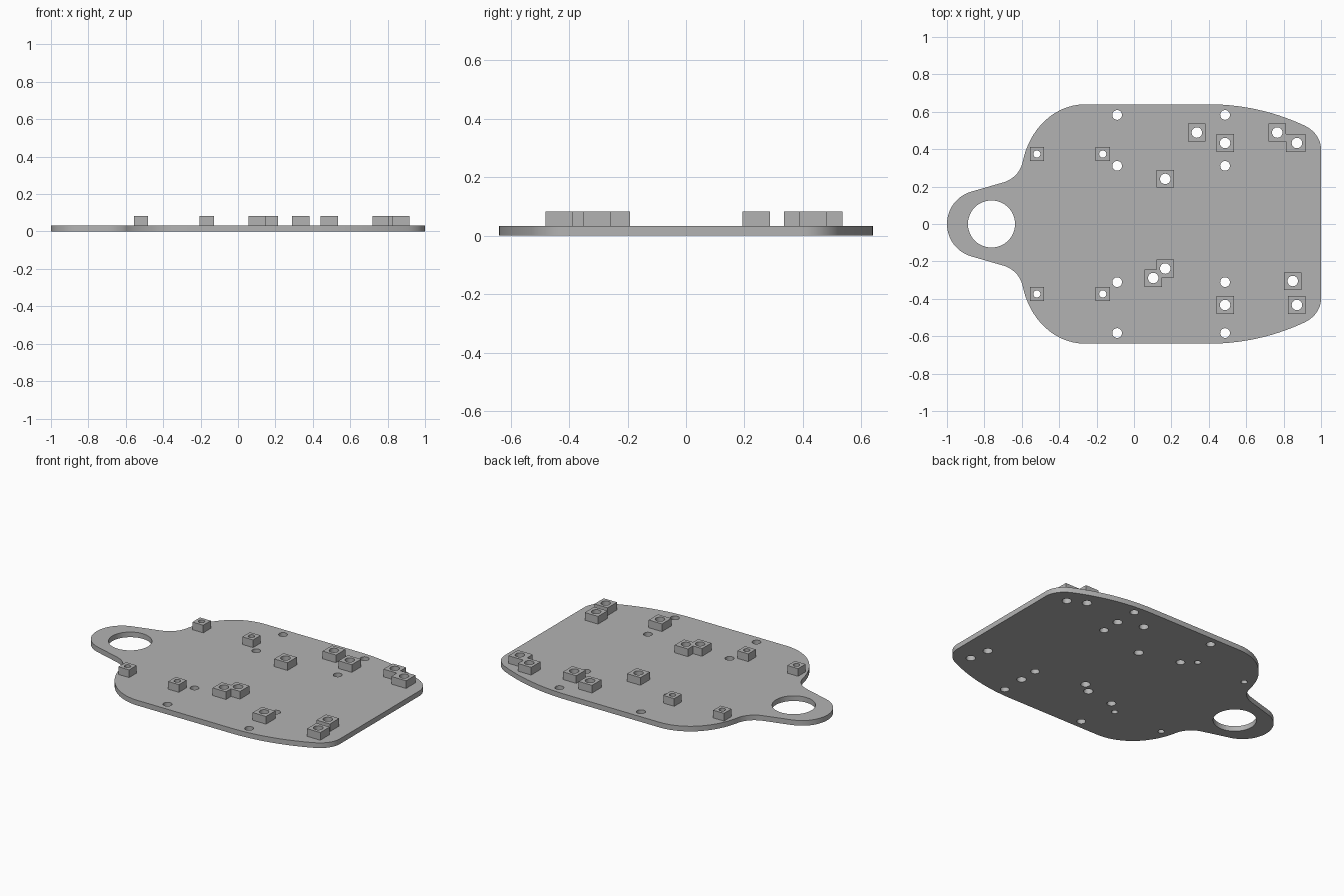
import bpy, bmesh, math
from mathutils import Vector

if "Cube" in bpy.data.objects:
    bpy.data.objects.remove(bpy.data.objects["Cube"])

grey = bpy.data.materials.new("plain grey")
grey.diffuse_color = (0.45, 0.45, 0.45, 1)
grey.use_nodes = True
grey.node_tree.nodes["Principled BSDF"].inputs["Base Color"].default_value = grey.diffuse_color

PLATE_TOP, POST_TOP = 0.033, 0.082
BIG, SMALL = 0.047, 0.038          # half widths of the standoffs
BIG_R, SMALL_R = 0.028, 0.019      # radii of their holes


def bend(p0, a0, p1, a1, n=14):
    """Points of an arc-like curve between two points with given headings in degrees."""
    p0, p1 = Vector(p0), Vector(p1)
    turn = math.radians(abs(a1 - a0))
    h = 4 / 3 * math.tan(turn / 4) * (p1 - p0).length / (2 * math.sin(turn / 2))
    d0, d1 = (Vector((math.cos(math.radians(a)), math.sin(math.radians(a)))) * h for a in (a0, a1))
    q0, q1 = p0 + d0, p1 - d1
    pts = []
    for i in range(n + 1):
        t = i / n
        s = 1 - t
        pts.append(tuple(p0 * s**3 + q0 * 3 * s * s * t + q1 * 3 * s * t * t + p1 * t**3))
    return pts


def circle(x, y, r, n=28):
    return [(x + r * math.cos(2 * math.pi * i / n), y + r * math.sin(2 * math.pi * i / n))
            for i in range(n)]


def square(x, y, h):
    return [(x - h, y - h), (x + h, y - h), (x + h, y + h), (x - h, y + h)]


def slab(name, loops, z0, z1):
    """Extruded flat shape; the first loop is the outline, the others are holes."""
    cu = bpy.data.curves.new(name, 'CURVE')
    cu.dimensions = '2D'
    cu.fill_mode = 'BOTH'
    cu.extrude = (z1 - z0) / 2
    for pts in loops:
        sp = cu.splines.new('POLY')
        sp.points.add(len(pts) - 1)
        for p, (x, y) in zip(sp.points, pts):
            p.co = (x, y, 0, 1)
        sp.use_cyclic_u = True
    tmp = bpy.data.objects.new(name + "_curve", cu)
    bpy.context.collection.objects.link(tmp)
    dg = bpy.context.evaluated_depsgraph_get()
    me = bpy.data.meshes.new_from_object(tmp.evaluated_get(dg))
    bpy.data.objects.remove(tmp)
    bm = bmesh.new()
    bm.from_mesh(me)
    bmesh.ops.remove_doubles(bm, verts=bm.verts, dist=1e-5)
    bmesh.ops.translate(bm, verts=bm.verts, vec=(0, 0, (z0 + z1) / 2))
    bmesh.ops.recalc_face_normals(bm, faces=bm.faces)
    bm.to_mesh(me)
    bm.free()
    me.materials.clear()
    me.materials.append(grey)
    ob = bpy.data.objects.new(name, me)
    bpy.context.collection.objects.link(ob)
    bpy.ops.object.select_all(action='DESELECT')
    ob.select_set(True)
    bpy.context.view_layer.objects.active = ob
    bpy.ops.object.shade_smooth_by_angle(angle=math.radians(30))
    return ob


# Plate outline: back half from the handle tip to the right edge, then mirrored
half = (bend((-1, 0), 90, (-0.87, 0.173), 16)
        + bend((-0.70, 0.222), 16, (-0.597, 0.325), 76)
        + bend((-0.59, 0.355), 76, (-0.26, 0.64), 0)
        + bend((0.40, 0.64), 0, (0.91, 0.527), -25)
        + bend((0.91, 0.527), -25, (1, 0.40), -90)[1:])
outline = half + [(x, -y) for x, y in reversed(half[1:])]

# Standoff positions
big = [(0.336, 0.489), (0.487, 0.433), (0.167, 0.241), (0.487, -0.433),
       (0.849, -0.305), (0.871, -0.433)]
small = [(x, y) for x in (-0.519, -0.167) for y in (0.374, -0.374)]
mid_pair = [(0.103, -0.289), (0.167, -0.238)]
corner_pair = [(0.766, 0.489), (0.871, 0.433)]

# Base plate with handle hole, mounting holes and holes under the standoffs
big_holes = [circle(x, y, BIG_R) for x, y in big + mid_pair + corner_pair]
small_holes = [circle(x, y, SMALL_R) for x, y in small]
mounts = [circle(x, s * y, 0.026) for x in (-0.09, 0.487) for y in (0.583, 0.311) for s in (1, -1)]
slab("base_plate", [outline, circle(-0.762, 0, 0.126, 64)] + mounts + big_holes + small_holes,
     0, PLATE_TOP)

# Single standoffs
for group, h, r, name in ((big, BIG, BIG_R, "large_standoff"), (small, SMALL, SMALL_R, "small_standoff")):
    for i, (x, y) in enumerate(group):
        slab(f"{name}_{i + 1}", [square(x, y, h), circle(x, y, r)], PLATE_TOP, POST_TOP)

# Overlapping pair joined into one stepped block
(ax, ay), (bx, by) = mid_pair
step = [(ax - BIG, ay - BIG), (ax + BIG, ay - BIG), (ax + BIG, by - BIG), (bx + BIG, by - BIG),
        (bx + BIG, by + BIG), (bx - BIG, by + BIG), (bx - BIG, ay + BIG), (ax - BIG, ay + BIG)]
slab("double_standoff", [step] + [circle(x, y, BIG_R) for x, y in mid_pair], PLATE_TOP, POST_TOP)

# Touching pair near the corner, the second block slightly wider
(ax, ay), (bx, by) = corner_pair
seam = ax + BIG
step = [(ax - BIG, ay - BIG), (seam, ay - BIG), (seam, by - BIG), (bx + BIG, by - BIG),
        (bx + BIG, by + BIG), (seam, by + BIG), (seam, ay + BIG), (ax - BIG, ay + BIG)]
step = [p for i, p in enumerate(step)]
slab("corner_standoff", [step] + [circle(x, y, BIG_R) for x, y in corner_pair], PLATE_TOP, POST_TOP)
